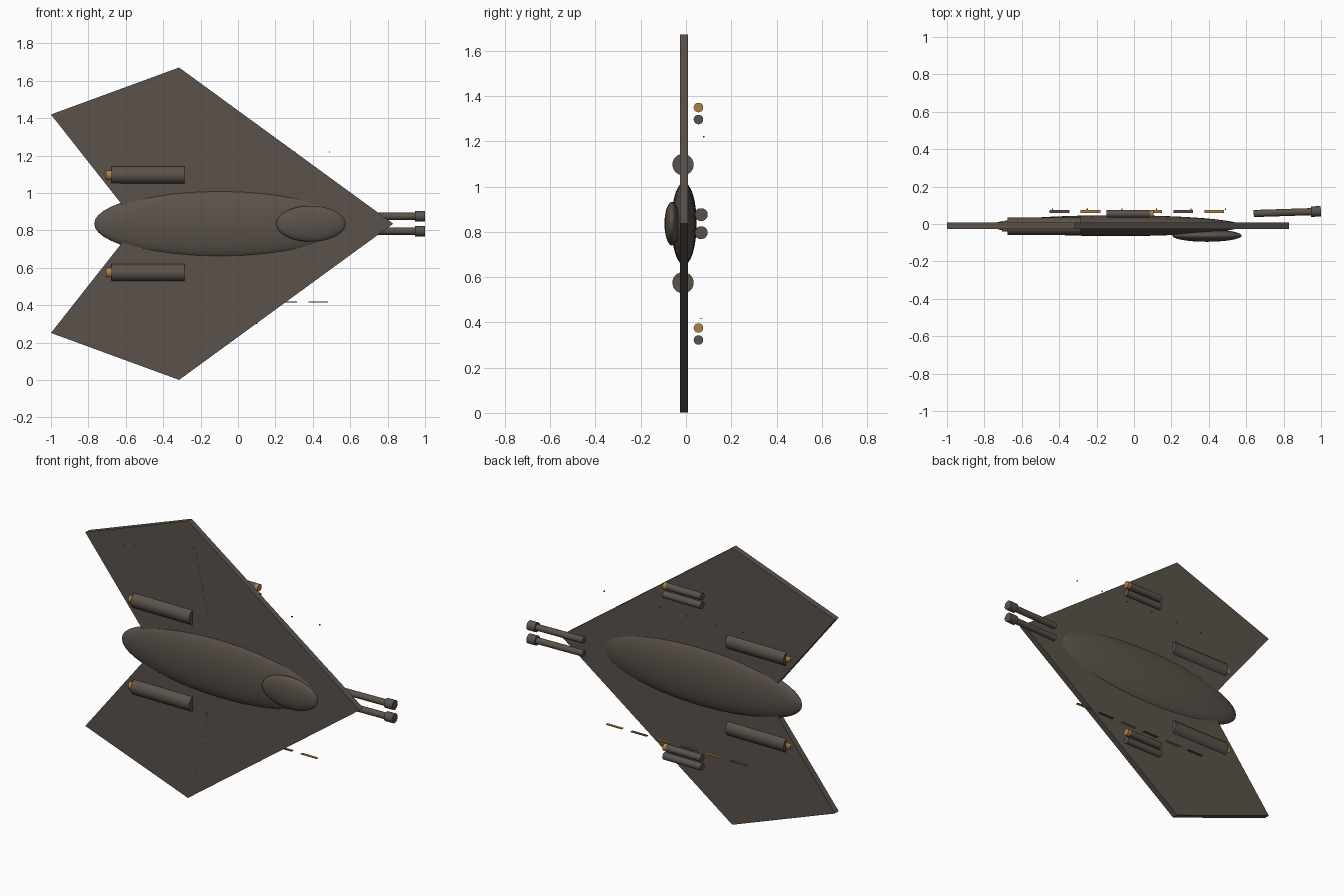
import bpy, bmesh, math
from mathutils import Vector

if "Cube" in bpy.data.objects:
    bpy.data.objects.remove(bpy.data.objects["Cube"])

ZC = 0.836      # mirror height between the two wings
YC = -0.009     # mid-plane of the wing plate


def material(name, rgb):
    m = bpy.data.materials.new(name)
    m.diffuse_color = (*rgb, 1)
    m.use_nodes = True
    m.node_tree.nodes["Principled BSDF"].inputs["Base Color"].default_value = m.diffuse_color
    return m


HULL = material("hull grey brown", (0.105, 0.085, 0.070))
GOLD = material("warm gold", (0.42, 0.22, 0.06))


def finish(name, mat, smooth=False):
    ob = bpy.context.object
    ob.name = name
    ob.data.materials.append(mat)
    if smooth:
        bpy.ops.object.shade_smooth_by_angle(angle=math.radians(40))
    return ob


def plate(name, outline, y0, y1, mat):
    """Extrude an x/z outline between two y values."""
    bm = bmesh.new()
    face = bm.faces.new([bm.verts.new((x, y0, z)) for x, z in outline])
    ext = bmesh.ops.extrude_face_region(bm, geom=[face])
    bmesh.ops.translate(bm, vec=(0, y1 - y0, 0),
                        verts=[v for v in ext["geom"] if isinstance(v, bmesh.types.BMVert)])
    bmesh.ops.recalc_face_normals(bm, faces=bm.faces)
    me = bpy.data.meshes.new(name)
    bm.to_mesh(me)
    bm.free()
    ob = bpy.data.objects.new(name, me)
    bpy.context.collection.objects.link(ob)
    me.materials.append(mat)


def ellipsoid(name, centre, radii, mat):
    bpy.ops.mesh.primitive_uv_sphere_add(segments=48, ring_count=24, location=centre)
    bpy.context.object.scale = radii
    bpy.ops.object.transform_apply(location=False, rotation=False, scale=True)
    finish(name, mat, True)


def rod(name, a, b, r, mat):
    """Cylinder between two points."""
    a, b = Vector(a), Vector(b)
    bpy.ops.mesh.primitive_cylinder_add(vertices=32, radius=r, depth=(b - a).length,
                                        location=(a + b) / 2)
    ob = bpy.context.object
    ob.rotation_mode = 'QUATERNION'
    ob.rotation_quaternion = (b - a).to_track_quat('Z', 'Y')
    finish(name, mat, True)


def box(name, centre, size, mat):
    bpy.ops.mesh.primitive_cube_add(size=1, location=centre)
    bpy.context.object.scale = size
    finish(name, mat)


# swept wing plate, mirrored about the centre height
upper = [(0.83, 0), (-0.315, 0.835), (-1.0, 0.584), (-0.54, 0)]
outline = [(x, ZC + h) for x, h in upper] + [(x, ZC - h) for x, h in upper[2:0:-1]]
plate("wing_plate", outline, YC - 0.018, YC + 0.018, HULL)

# fuselage and canopy
ellipsoid("fuselage", (-0.097, YC, ZC), (0.672, 0.056, 0.182), HULL)
ellipsoid("canopy", (0.39, -0.062, ZC), (0.185, 0.033, 0.096), HULL)

panel = [(-0.758, 0.574), (-0.268, 0.686), (-0.18, 0.292), (-0.67, 0.21)]
for s, side in ((1, "upper"), (-1, "lower")):
    # flush armour panel on the front of each wing
    plate(side + "_wing_panel", [(x, ZC + s * h) for x, h in panel],
          YC - 0.0186, YC, HULL)

    # engine with exhaust nozzle
    z = ZC + s * 0.261
    rod(side + "_engine", (-0.675, -0.013, z), (-0.285, -0.013, z), 0.047, HULL)
    rod(side + "_nozzle", (-0.705, -0.013, z), (-0.67, -0.013, z), 0.028, GOLD)

    # pair of back-mounted tubes, the upper one tipped in gold
    z = ZC + s * 0.487
    for dz, label, tip in ((0.026, "tipped", GOLD), (-0.027, "plain", HULL)):
        rod(f"{side}_{label}_tube", (-0.147, 0.055, z + dz), (0.085, 0.055, z + dz), 0.021, HULL)
        rod(f"{side}_{label}_tube_tip", (0.085, 0.055, z + dz), (0.105, 0.055, z + dz), 0.021, tip)

    # slightly raised nose cannon with muzzle
    z = ZC + s * 0.04
    rod(side + "_cannon_barrel", (0.64, 0.056, z), (0.95, 0.066, z), 0.019, HULL)
    rod(side + "_cannon_muzzle", (0.946, 0.066, z), (0.999, 0.068, z), 0.028, HULL)

# hovering marker strips and small studs behind the wing
for i in range(6):
    box(f"marker_strip_{i}", (-0.398 + 0.1655 * i, 0.067, 0.418),
        (0.105, 0.016, 0.004), GOLD if i % 2 else HULL)
    box(f"stud_{i}", (-0.435 + 0.185 * i, 0.079, 1.22), (0.006, 0.006, 0.006), HULL)
